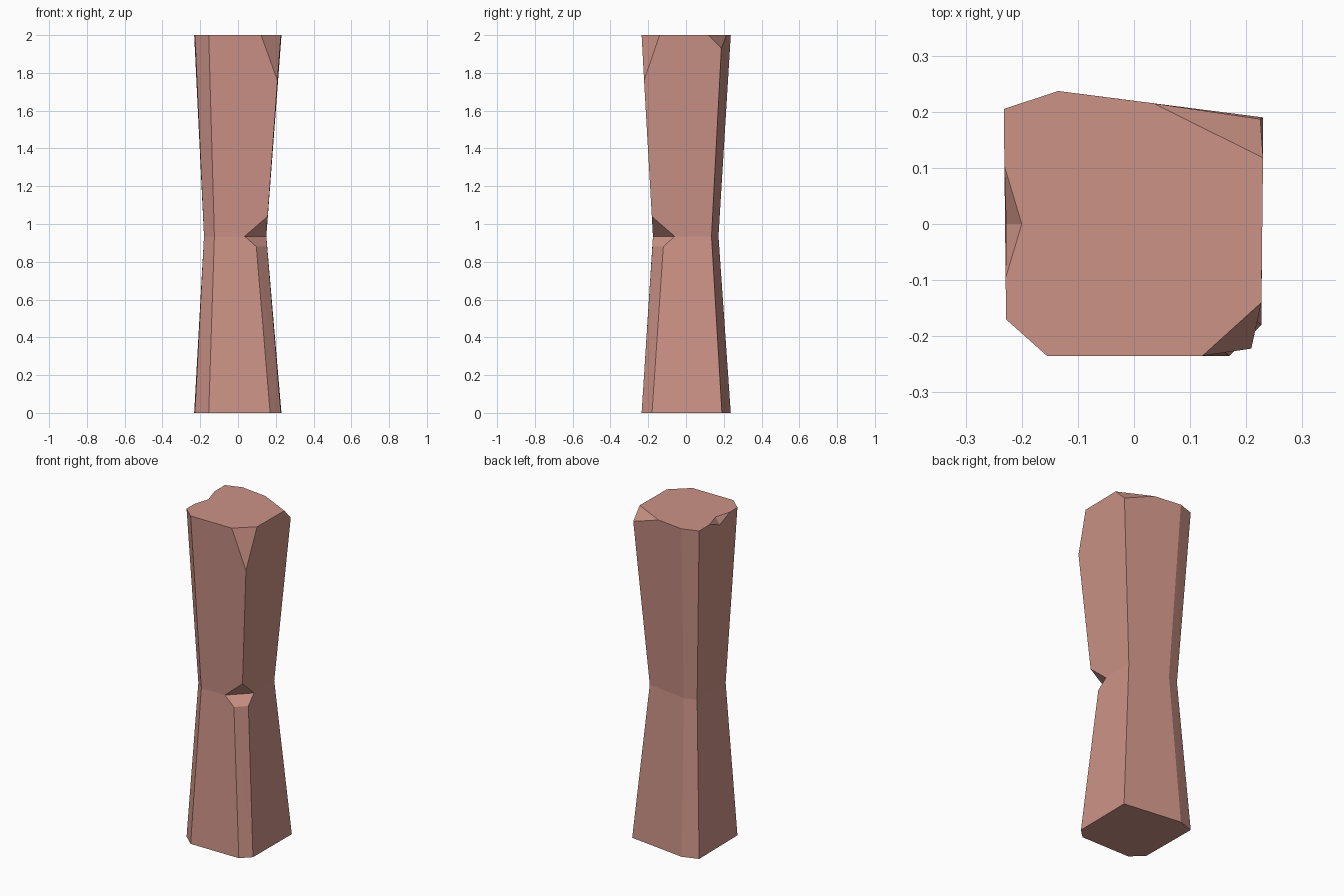
import bpy, bmesh, math
from mathutils import Vector

if "Cube" in bpy.data.objects:
    bpy.data.objects.remove(bpy.data.objects["Cube"])

WAIST = 0.935


def add_hull(bm, points):
    """Convex hull of the points, added to bm."""
    verts = [bm.verts.new(p) for p in points]
    res = bmesh.ops.convex_hull(bm, input=verts)
    loose = {v for v in res["geom_interior"] + res["geom_unused"]
             if isinstance(v, bmesh.types.BMVert)}
    bmesh.ops.delete(bm, geom=list(loose), context="VERTS")


def make_object(name, bm):
    bmesh.ops.recalc_face_normals(bm, faces=bm.faces)
    mesh = bpy.data.meshes.new(name)
    bm.to_mesh(mesh)
    bm.free()
    obj = bpy.data.objects.new(name, mesh)
    bpy.context.collection.objects.link(obj)
    return obj


def at(z, outline):
    return [(x, y, z) for x, y in outline]


# Outlines: shared left/back corners of the ends, bottom corner chamfer, narrow waist
end = [(-0.155, -0.235), (-0.228, -0.17), (-0.232, 0.205), (-0.135, 0.237)]
base = end + [(0.23, 0.19), (0.227, -0.18), (0.17, -0.235)]
waist = [(-0.125, -0.175), (-0.18, -0.125), (-0.18, 0.15), (-0.105, 0.172),
         (0.15, 0.135), (0.15, -0.06), (0.035, -0.175)]

# Column: two tapering halves meeting at the waist, with chipped corners
bm = bmesh.new()
add_hull(bm, at(0, base) + at(WAIST, waist)
         + at(0.88, [(0.097, -0.178), (0.154, -0.12)]))
add_hull(bm, at(WAIST, waist) + at(2, end)
         + at(2, [(0.035, 0.215), (0.23, 0.118), (0.227, -0.14), (0.122, -0.235)])
         + [(0.225, 0.187, 1.93), (0.209, -0.222, 1.76), (0.157, -0.181, 1.04)])
inner = [f for f in bm.faces if all(abs(v.co.z - WAIST) < 1e-4 for v in f.verts)]
bmesh.ops.delete(bm, geom=inner, context="FACES")
bmesh.ops.remove_doubles(bm, verts=bm.verts, dist=1e-4)
bmesh.ops.dissolve_limit(bm, angle_limit=math.radians(1.5),
                         verts=bm.verts, edges=bm.edges)
column = make_object("stone_column", bm)

# V-shaped chip in the top left edge
tip = Vector((-0.2, 0, 2))
valley = Vector((-0.027, 0, -0.04))
bm = bmesh.new()
add_hull(bm, [tip + valley * t + Vector((-0.06 * abs(s), 0.2 * s, 0))
              for t in (-0.5, 1.6) for s in (-1, 0, 1)])
cutter = make_object("chip_cutter", bm)
cutter.hide_render = True

cut = column.modifiers.new("chip", "BOOLEAN")
cut.operation = "DIFFERENCE"
cut.solver = "EXACT"
cut.object = cutter
bpy.context.view_layer.objects.active = column
column.select_set(True)
bpy.ops.object.modifier_apply(modifier=cut.name)
bpy.data.objects.remove(cutter)

# Reddish stone
stone = bpy.data.materials.new("red_stone")
stone.diffuse_color = (0.6, 0.29, 0.24, 1)
stone.use_nodes = True
stone.node_tree.nodes["Principled BSDF"].inputs["Base Color"].default_value = stone.diffuse_color
column.data.materials.clear()
column.data.materials.append(stone)
